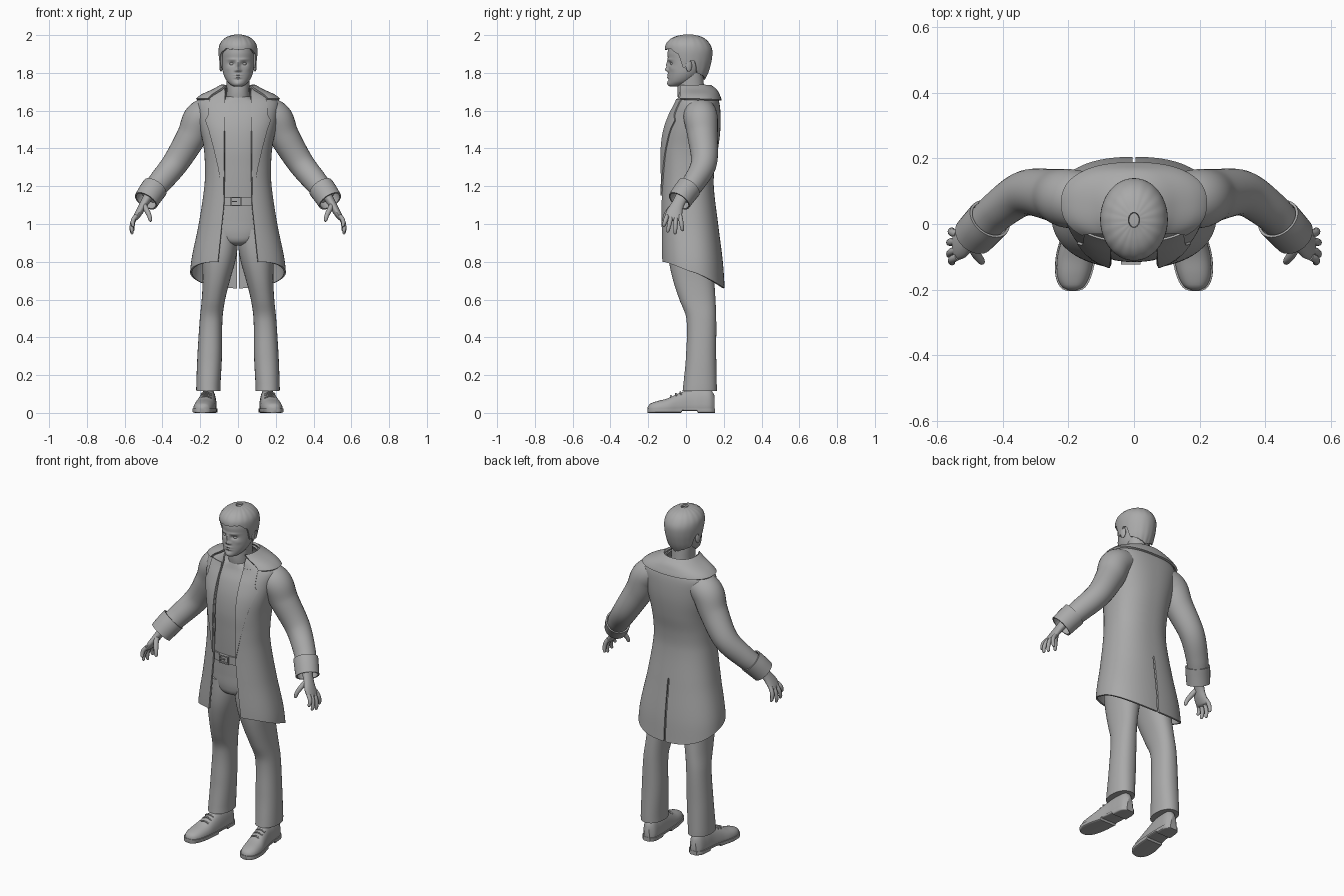
import bpy, bmesh, math
from mathutils import Vector
from math import sin, cos, pi, asin, exp

grey = bpy.data.materials.new("plain grey")
grey.diffuse_color = (0.4, 0.4, 0.4, 1)


def interp(keys, t):
    """Smooth (Hermite) lookup in a table whose first column is the parameter."""
    n = len(keys)
    t = min(max(t, keys[0][0]), keys[-1][0])
    i = next((k for k in range(n - 1) if t <= keys[k + 1][0]), n - 2)
    a, b = keys[i], keys[i + 1]
    p, q = keys[max(i - 1, 0)], keys[min(i + 2, n - 1)]
    h = b[0] - a[0]
    s = (t - a[0]) / h
    out = []
    for c in range(1, len(a)):
        m0 = (b[c] - p[c]) / (b[0] - p[0]) * h
        m1 = (q[c] - a[c]) / (q[0] - a[0]) * h
        out.append((2*s**3 - 3*s*s + 1) * a[c] + (s**3 - 2*s*s + s) * m0
                   + (3*s*s - 2*s**3) * b[c] + (s**3 - s*s) * m1)
    return out


def linear(keys, t):
    for a, b in zip(keys, keys[1:]):
        if t <= b[0]:
            return a[1] + (b[1] - a[1]) * max(0, t - a[0]) / (b[0] - a[0])
    return keys[-1][1]


def spow(v, p):
    return math.copysign(abs(v) ** p, v)


def sheet(name, f, nu, nv, wrap=True, mirror=False, thick=0):
    """Grid surface f(u, v); wrapped ones become capped solids unless given thickness."""
    bm = bmesh.new()
    cols = nu if wrap else nu + 1
    rows = [[bm.verts.new(f(i / nu, j / nv)) for i in range(cols)] for j in range(nv + 1)]
    for r, s in zip(rows, rows[1:]):
        for i in range(nu):
            k = (i + 1) % cols
            bm.faces.new((r[i], r[k], s[k], s[i]))
    if wrap and not thick:
        bm.faces.new(rows[0][::-1])
        bm.faces.new(rows[-1])
    bmesh.ops.recalc_face_normals(bm, faces=bm.faces)
    me = bpy.data.meshes.new(name)
    bm.to_mesh(me)
    bm.free()
    me.materials.append(grey)
    ob = bpy.data.objects.new(name, me)
    bpy.context.collection.objects.link(ob)
    if mirror:
        ob.modifiers.new("mirror", 'MIRROR')
    if thick:
        m = ob.modifiers.new("thickness", 'SOLIDIFY')
        m.thickness, m.offset = thick, 0
    return ob


def section(keys, z, a, p=1.0, grow=0.0):
    """Point at height z; angle a is 0 at the front, pi at the back. keys: z, cx, half width, y front, y back."""
    cx, hw, yf, yb = interp(keys, z)
    return Vector((cx + (hw + grow) * spow(sin(a), p),
                   (yf + yb) / 2 - ((yb - yf) / 2 + grow) * spow(cos(a), p), z))


def column(name, keys, nu=40, nv=40, p=0.9, **kw):
    z0, z1 = keys[0][0], keys[-1][0]
    return sheet(name, lambda u, v: section(keys, z0 + (z1 - z0) * v, 2*pi*u, p), nu, nv, **kw)


def tube(name, pts, nu=20, nv=24, thick=0):
    """Mirrored tube; pts: x, y, z, radius across, radius along y."""
    keys = [(i,) + p for i, p in enumerate(pts)]
    end = len(pts) - 1

    def f(u, v):
        x, y, z, ra, rb = interp(keys, v * end)
        d = Vector(interp(keys, v*end + .01)[:3]) - Vector(interp(keys, v*end - .01)[:3])
        side = d.cross(Vector((0, 1, 0))).normalized()
        fore = side.cross(d).normalized()
        return Vector((x, y, z)) + side * ra * cos(2*pi*u) + fore * rb * sin(2*pi*u)
    return sheet(name, f, nu, nv, mirror=True, thick=thick)


# Head with sculpted face
skull = [(1.728, 0, .020, -.085, -.03), (1.735, 0, .036, -.094, 0), (1.755, 0, .058, -.095, .04),
         (1.79, 0, .076, -.094, .075), (1.83, 0, .084, -.093, .10), (1.87, 0, .087, -.095, .115),
         (1.91, 0, .088, -.097, .12), (1.95, 0, .08, -.085, .11), (1.98, 0, .05, -.05, .075), (1.988, 0, .02, -.01, .04)]
# bumps: x, z, spread x, spread z, height
bumps = [(0, 1.842, .010, .022, .012), (0, 1.817, .012, .010, .016), (.013, 1.812, .007, .006, .005),
         (.032, 1.849, .017, .010, -.011), (.03, 1.871, .026, .007, .004), (0, 1.789, .020, .005, .006),
         (0, 1.776, .017, .005, .006), (0, 1.764, .020, .005, -.003), (0, 1.745, .018, .012, .005),
         (.055, 1.822, .016, .014, .003)]


def face(u, v):
    q = section(skull, 1.728 + .26 * v, 2*pi*u)
    if cos(2*pi*u) > 0:
        q.y -= sum(h * exp(-((abs(q.x) - x) / sx)**2 - ((q.z - z) / sz)**2) for x, z, sx, sz, h in bumps)
    return q


sheet("head", face, 120, 80)


def ball(name, loc, scale, turn=0):
    bpy.ops.mesh.primitive_uv_sphere_add(segments=20, ring_count=12, radius=1, location=loc, rotation=(0, 0, turn))
    ob = bpy.context.object
    ob.name, ob.scale = name, scale
    ob.data.materials.append(grey)


for s, side in ((1, "left"), (-1, "right")):
    ball(side + "_eye", (s * .032, -.070, 1.848), (.013, .012, .010))
    ball(side + "_ear", (s * .090, .015, 1.838), (.008, .017, .032), s * .3)

# Swept-back hair with a shaped hairline
hair = [(1.755, 0, .056, -.02, .088), (1.80, 0, .082, -.09, .112), (1.84, 0, .090, -.097, .125),
        (1.88, 0, .096, -.103, .133), (1.92, 0, .098, -.107, .134), (1.95, 0, .092, -.102, .122),
        (1.975, 0, .073, -.08, .10), (1.99, 0, .047, -.048, .07), (2.0, 0, .008, 0, .025)]
hairline = [(0, 1.922), (.7, 1.928), (1.1, 1.90), (1.3, 1.83), (1.5, 1.83), (1.65, 1.87),
            (1.85, 1.86), (2.05, 1.80), (pi, 1.765)]


def hair_point(u, v):
    a = 2*pi*u
    lo = linear(hairline, min(a, 2*pi - a))
    q = section(hair, lo + (1.998 - lo) * sin(v * pi / 2), a)
    return q + Vector((0, 0, .0015 * sin(a * 18) * (1 - v)))


sheet("hair", hair_point, 120, 30, thick=.010)

# Neck and shirt
column("neck", [(1.62, 0, .068, -.035, .11), (1.70, 0, .060, -.046, .098), (1.80, 0, .064, -.04, .09)])
column("shirt", [(1.08, 0, .155, -.10, .12), (1.2, 0, .155, -.108, .12), (1.3, 0, .155, -.113, .125),
                 (1.4, 0, .16, -.116, .14), (1.5, 0, .175, -.106, .15), (1.58, 0, .18, -.083, .15),
                 (1.64, 0, .16, -.052, .14), (1.665, 0, .085, -.045, .12), (1.675, 0, .064, -.04, .108)], p=.85)

# Open coat with curved hem and back vent
coat = [(.66, 0, .253, -.118, .20), (.80, 0, .243, -.13, .19), (1.0, 0, .203, -.132, .165),
        (1.2, 0, .173, -.130, .142), (1.3, 0, .170, -.130, .147), (1.4, 0, .176, -.130, .165),
        (1.5, 0, .195, -.114, .177), (1.58, 0, .208, -.084, .178), (1.64, 0, .212, -.052, .172),
        (1.67, 0, .18, -.042, .162), (1.70, 0, .115, -.04, .145), (1.722, 0, .078, -.035, .115)]
P = .85
opening = [(.66, .12), (.8, .105), (1.1, .074), (1.3, .07), (1.72, .068)]
lapel_edge = [(1.15, .074), (1.3, .10), (1.4, .122), (1.5, .148), (1.55, .166), (1.575, .150), (1.66, .145)]


def edge_angle(x, z):
    return asin(min(1, x / interp(coat, z)[1]) ** (1 / P))


def coat_point(u, v):
    lo = .73 + .07 * cos(pi * u)
    z = lo + (1.722 - lo) * v
    a0 = edge_angle(linear(opening, z), z)
    a1 = pi - (.006 if z < 1.03 else 0)
    q = section(coat, z, a0 + (a1 - a0) * u, P)
    if u == 1:
        q.x = .005 if z < 1.03 else 0
    return q


sheet("coat", coat_point, 48, 60, wrap=False, mirror=True, thick=.010)


def lapel_point(u, v):
    z = 1.15 + .51 * v
    a0, a1 = (edge_angle(linear(k, z), z) for k in (opening, lapel_edge))
    return section(coat, z, a0 + (a1 - a0) * u, P, .008)


sheet("lapel", lapel_point, 10, 50, wrap=False, mirror=True, thick=.008)


def collar_point(u, v):
    a = .75 + (pi - .75) * u
    lo = 1.652 - .008 * u
    q = section(coat, lo + (1.722 - lo) * v, a, P, .012)
    q.z += .010
    if u == 1:
        q.x = 0
    return q


sheet("collar", collar_point, 36, 16, wrap=False, mirror=True, thick=.012)

# Sleeves and cuffs
tube("sleeve", [(.13, .07, 1.60, .08, .085), (.20, .078, 1.56, .088, .09), (.245, .088, 1.465, .080, .080),
                (.33, .095, 1.325, .070, .069), (.41, .045, 1.225, .063, .060), (.468, -.012, 1.155, .056, .055)], 28, 40)
tube("cuff", [(.440, .016, 1.193, .066, .063), (.462, -.008, 1.162, .065, .062), (.488, -.036, 1.122, .062, .060)],
     28, 8, thick=.008)

# Hands
tube("palm", [(.475, -.022, 1.145, .025, .034), (.502, -.045, 1.10, .021, .034), (.525, -.062, 1.06, .019, .043),
              (.543, -.066, 1.03, .014, .043), (.548, -.067, 1.018, .004, .03)])
for i, (by, tx, ty, tz) in enumerate([(-.100, .552, -.120, .985), (-.078, .560, -.098, .955),
                                      (-.053, .560, -.058, .945), (-.031, .553, -.018, .962)]):
    b, t = Vector((.538, by, 1.045)), Vector((tx, ty, tz))
    pts = [tuple(b.lerp(t, k) + Vector((.012 * sin(pi * k), 0, 0))) + (r, r)
           for k, r in ((0, .011), (.35, .012), (.7, .0105), (.93, .008), (1, .002))]
    tube("finger_%d" % (i + 1), pts, 12, 14)
tube("thumb", [(.497, -.062, 1.10, .014, .016), (.483, -.090, 1.072, .014, .015), (.470, -.108, 1.045, .012, .012),
               (.464, -.116, 1.020, .009, .009), (.463, -.118, 1.012, .002, .002)], 12, 14)

# Trousers
column("trouser_hips", [(.885, 0, .03, -.05, .08), (.90, 0, .10, -.085, .12), (.94, 0, .152, -.10, .138),
                        (1.02, 0, .165, -.103, .137), (1.13, 0, .158, -.105, .125)])
column("trouser_leg", [(.115, .157, .064, -.018, .163), (.14, .157, .064, -.015, .163), (.3, .150, .065, .0, .16),
                       (.5, .142, .060, .002, .16), (.6, .130, .062, -.035, .156), (.7, .115, .072, -.068, .15),
                       (.8, .101, .086, -.09, .148), (.88, .090, .088, -.096, .142), (.97, .084, .082, -.095, .13)],
       mirror=True)

# Belt and buckle
column("belt", [(1.095, 0, .161, -.110, .13), (1.143, 0, .161, -.111, .13)], nv=2, thick=.008)


def block(name, loc, size):
    bpy.ops.mesh.primitive_cube_add(size=1, location=loc)
    ob = bpy.context.object
    ob.name, ob.scale = name, size
    ob.data.materials.append(grey)


for dz in (-.021, .021):
    block("buckle_bar", (-.01, -.119, 1.119 + dz), (.058, .010, .007))
for dx in (-.027, .027):
    block("buckle_side", (-.01 + dx, -.119, 1.119), (.006, .010, .048))
block("buckle_pin", (-.02, -.120, 1.119), (.03, .008, .005))

# Shoes: y, centre x, half width, top height
shoe = [(-.203, .188, .010, .030), (-.195, .187, .030, .045), (-.16, .185, .049, .060), (-.10, .178, .056, .076),
        (-.04, .168, .051, .103), (.02, .160, .046, .124), (.08, .157, .044, .13), (.13, .155, .038, .125),
        (.152, .155, .018, .09)]


def shoe_point(u, v):
    y = -.203 + .355 * v
    cx, hw, top = interp(shoe, y)
    s = sin(2*pi*u)
    return Vector((cx + hw * spow(cos(2*pi*u), .8), y, .02 + (top - .02) * s ** .9 if s > 0 else .02 + .01 * s))


def sole_point(u, v):
    y = -.203 + .355 * v
    cx, hw, top = interp(shoe, y)
    arch = .010 if -.02 < y < .06 else 0
    s = spow(sin(2*pi*u), .35)
    return Vector((cx + (hw + .005) * spow(cos(2*pi*u), .35), y * 1.01, .024 if s > 0 else arch + .012 + .012 * s))


sheet("shoe", shoe_point, 32, 40, mirror=True)
sheet("sole", sole_point, 24, 60, mirror=True)
for y, z in ((-.075, .090), (-.05, .102), (-.027, .111)):
    tube("lace", [(.142, y, z - .012, .004, .005), (.170, y - .004, z, .004, .005), (.198, y, z - .012, .004, .005)], 8, 8)

# Apply modifiers, smooth everything but the sharp edges
for ob in bpy.data.objects:
    ob.select_set(True)
bpy.context.view_layer.objects.active = bpy.data.objects["coat"]
bpy.ops.object.convert(target='MESH')
bpy.ops.object.shade_smooth_by_angle(angle=math.radians(40))
